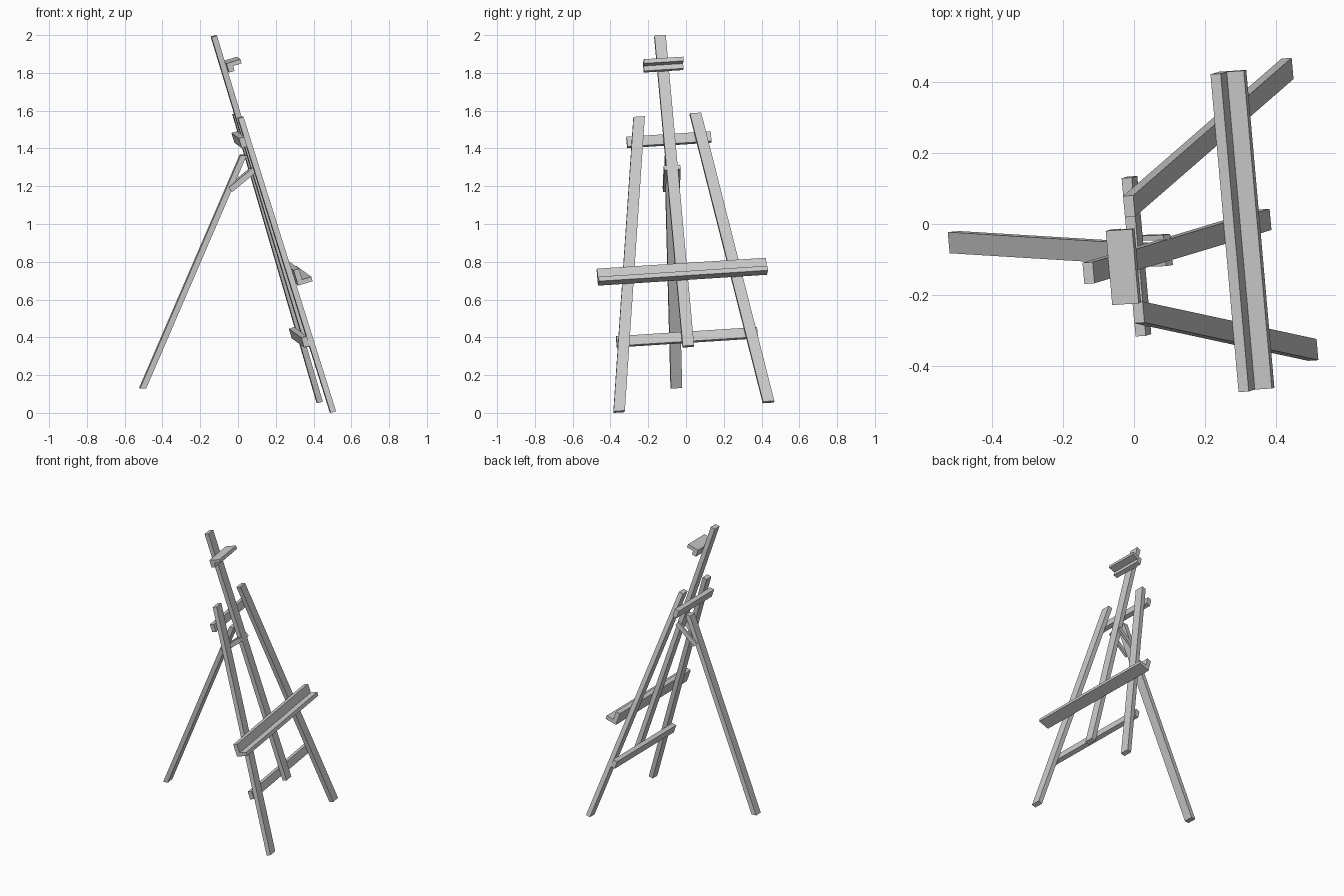
import bpy, bmesh
from mathutils import Vector, Matrix

if "Cube" in bpy.data.objects:
    bpy.data.objects.remove(bpy.data.objects["Cube"])

# Easel plane: u = across, v = up along the mast, n = towards the canvas side
V = Vector((-0.289, -0.087, 0.953)).normalized()
U = Vector((-0.087, 0.994, 0.061))
U = (U - V * U.dot(V)).normalized()
N = U.cross(V)
FRAME = Matrix.Translation((0.37, 0.012, 0.352)) @ Matrix((U, V, N)).transposed().to_4x4()


def prism(name, profile, sweep):
    """Sweep a closed profile (u, v, n points) along a vector."""
    bm = bmesh.new()
    face = bm.faces.new([bm.verts.new(p) for p in profile])
    new = bmesh.ops.extrude_face_region(bm, geom=[face])["geom"]
    bmesh.ops.translate(bm, vec=sweep, verts=[g for g in new if isinstance(g, bmesh.types.BMVert)])
    bmesh.ops.transform(bm, matrix=FRAME, verts=bm.verts)
    bmesh.ops.recalc_face_normals(bm, faces=bm.faces)
    mesh = bpy.data.meshes.new(name)
    bm.to_mesh(mesh)
    bm.free()
    obj = bpy.data.objects.new(name, mesh)
    bpy.context.collection.objects.link(obj)
    return obj


def beam(name, start, end, a, b):
    """Bar from start to end; a and b are the half-size vectors of its section."""
    s, e, a, b = map(Vector, (start, end, a, b))
    return prism(name, [s - a - b, s + a - b, s + a + b, s - a + b], e - s)


HALF_W, HALF_T = (0.03, 0, 0), (0, 0, 0.015)

# Sliding mast and splayed front legs
beam("mast", (0, 0, 0), (0, 1.723, 0), HALF_W, HALF_T)
for side, label in ((-1, "left"), (1, "right")):
    beam(f"front_leg_{label}", (side * 0.398, -0.336, 0), (side * 0.15, 1.282, 0), HALF_W, HALF_T)

# Crossbars behind the legs
for name, v, half in (("upper_crossbar", 1.157, 0.224), ("lower_crossbar", 0.06, 0.375)):
    beam(name, (-half, v, -0.03), (half, v, -0.03), (0, 0.027, 0), HALF_T)

# Canvas tray: back board with a shelf at its foot
prism("canvas_tray", [(-0.45, v, n) for v, n in
      ((0.363, 0.015), (0.363, 0.095), (0.388, 0.095), (0.388, 0.045), (0.448, 0.045), (0.448, 0.015))],
      (0.90, 0, 0))

# Canvas clamp: the same section turned over, on the mast
prism("canvas_clamp", [(-0.105, v, n) for v, n in
      ((1.573, 0.015), (1.573, 0.093), (1.55, 0.093), (1.55, 0.045), (1.523, 0.045), (1.523, 0.015))],
      (0.21, 0, 0))

# Rear leg, ends cut level with the floor
beam("rear_leg", (0, 0.047, -0.904), (0, 1.073, -0.034), HALF_W, (0, -0.0048, 0.0157))

# Pair of hinge braces either side of mast and rear leg
for side, label in ((-1, "left"), (1, "right")):
    beam(f"hinge_brace_{label}", (side * 0.037, 0.920, -0.155), (side * 0.037, 0.990, 0.013),
         (0.007, 0, 0), (0, 0.0138, -0.0058))
